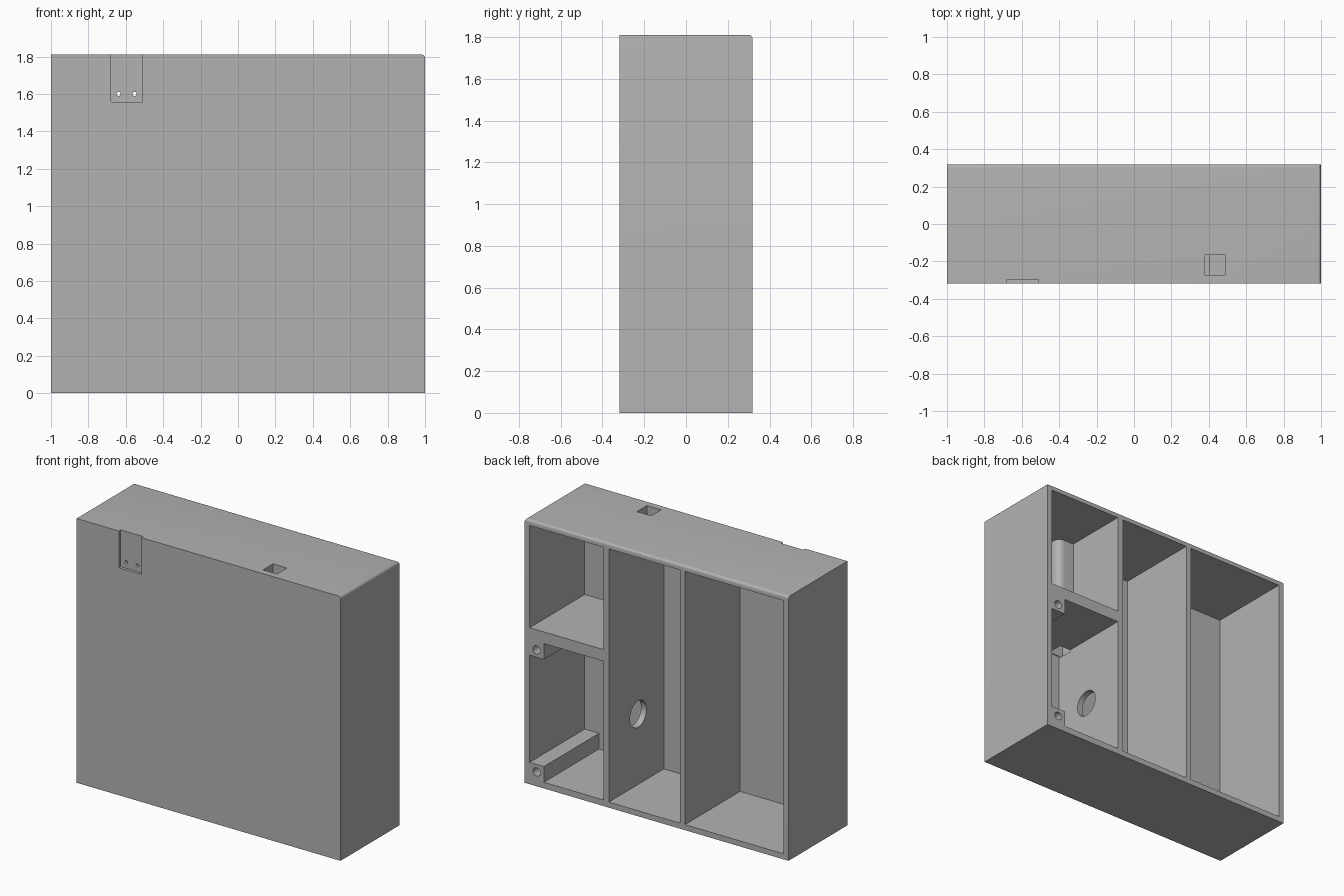
import bpy, bmesh, math
from mathutils import Vector

if "Cube" in bpy.data.objects:
    bpy.data.objects.remove(bpy.data.objects["Cube"], do_unlink=True)

W, D, H = 1.0, 0.318, 1.81      # half width, half depth, height
WALL = 0.038
INNER = -D + 0.04               # inside of the front panel
TOP = H - WALL

grey = bpy.data.materials.new("plain grey")
grey.use_nodes = True
grey.diffuse_color = (0.45, 0.45, 0.45, 1)
grey.node_tree.nodes["Principled BSDF"].inputs["Base Color"].default_value = (0.45, 0.45, 0.45, 1)


def prism(name, pts, axis, lo, hi):
    """Extrude a 2D outline along an axis; the outline uses the other two axes in order."""
    def place(p, d):
        c = list(p)
        c.insert("xyz".index(axis), d)
        return Vector(c)
    bm = bmesh.new()
    base = bm.faces.new([bm.verts.new(place(p, lo)) for p in pts])
    grown = bmesh.ops.extrude_face_region(bm, geom=[base])["geom"]
    shift = place((0, 0), hi - lo)
    bmesh.ops.translate(bm, vec=shift, verts=[v for v in grown if isinstance(v, bmesh.types.BMVert)])
    bmesh.ops.recalc_face_normals(bm, faces=bm.faces)
    mesh = bpy.data.meshes.new(name)
    bm.to_mesh(mesh)
    bm.free()
    mesh.materials.append(grey)
    ob = bpy.data.objects.new(name, mesh)
    bpy.context.collection.objects.link(ob)
    return ob


def rect(a0, a1, b0, b1):
    return [(a0, b0), (a1, b0), (a1, b1), (a0, b1)]


def arc(cx, cy, r, start, end, n):
    steps = [math.radians(start + (end - start) * i / n) for i in range(n + 1)]
    return [(cx + r * math.cos(t), cy + r * math.sin(t)) for t in steps]


def circle(cx, cy, r, n=32):
    return arc(cx, cy, r, 0, 360, n)[:-1]


# Outer case with rounded top edges at the back and the left
case = prism("storage_case", rect(-W, W, -D, D), "z", 0, H)
bm = bmesh.new()
bm.from_mesh(case.data)
edges = [e for e in bm.edges if all(v.co.z > H - 0.01 for v in e.verts)
         and (all(v.co.y > 0 for v in e.verts) or all(v.co.x > 0 for v in e.verts))]
bmesh.ops.bevel(bm, geom=edges, offset=0.018, segments=5, profile=0.5, affect='EDGES')
bm.to_mesh(case.data)
bm.free()

cutters = []


def cut(name, *args):
    ob = prism(name, *args)
    ob.hide_render = True
    cutters.append(ob)


# Two tall compartments open at the back
BACK = D + 0.1
cut("wide_bay", rect(-W + WALL, -0.215, WALL, TOP), "y", INNER, BACK)
cut("middle_bay", rect(-0.177, 0.362, WALL, TOP), "y", INNER, BACK)

# Small upper compartment, shaped around a rounded cable duct
x0, x1 = 0.404, W - WALL
duct_x, duct_y, r = 0.53, -0.132, 0.05
outline = [(x0, BACK), (x0, duct_y)]
outline += arc(duct_x - r, duct_y - r, r, 90, 0, 8)
outline += [(duct_x, INNER), (x1, INNER), (x1, BACK)]
cut("upper_bay", outline, "z", 1.072, TOP)

# Small lower compartment, leaving two screw bosses in its corners
low, high, boss = WALL + 0.004, 0.992, 0.108
bx = x1 - boss
cut("lower_bay", [(x0, low), (bx, low), (bx, low + boss), (x1, low + boss),
                  (x1, high - boss), (bx, high - boss), (bx, high), (x0, high)],
    "y", INNER, BACK)
for i, z in enumerate((0.098, 0.934)):
    cut(f"boss_hole_{i}", circle(0.909, z, 0.028), "y", 0.0, BACK)

# Cable duct from the top into the lower compartment, and cable hole in the divider
cut("cable_duct", rect(0.38, 0.487, -0.272, -0.165), "z", 0.98, H + 0.1)
cut("cable_hole", circle(0.0, 0.52, 0.09, 40), "x", 0.33, 0.43)

# Shallow plate recess in the front with two screw holes
cut("front_recess", rect(-0.68, -0.51, 1.558, H + 0.1), "y", -D - 0.1, -D + 0.02)
for i, x in enumerate((-0.638, -0.553)):
    cut(f"recess_hole_{i}", circle(x, 1.6, 0.011, 20), "y", -D - 0.1, INNER + 0.05)

# Carve the case, then remove the cutters
bpy.ops.object.select_all(action='DESELECT')
bpy.context.view_layer.objects.active = case
case.select_set(True)
for ob in cutters:
    mod = case.modifiers.new(ob.name, 'BOOLEAN')
    mod.operation = 'DIFFERENCE'
    mod.solver = 'EXACT'
    mod.object = ob
    bpy.ops.object.modifier_apply(modifier=mod.name)
for ob in cutters:
    bpy.data.objects.remove(ob, do_unlink=True)
bpy.ops.object.shade_smooth_by_angle(angle=math.radians(30))
